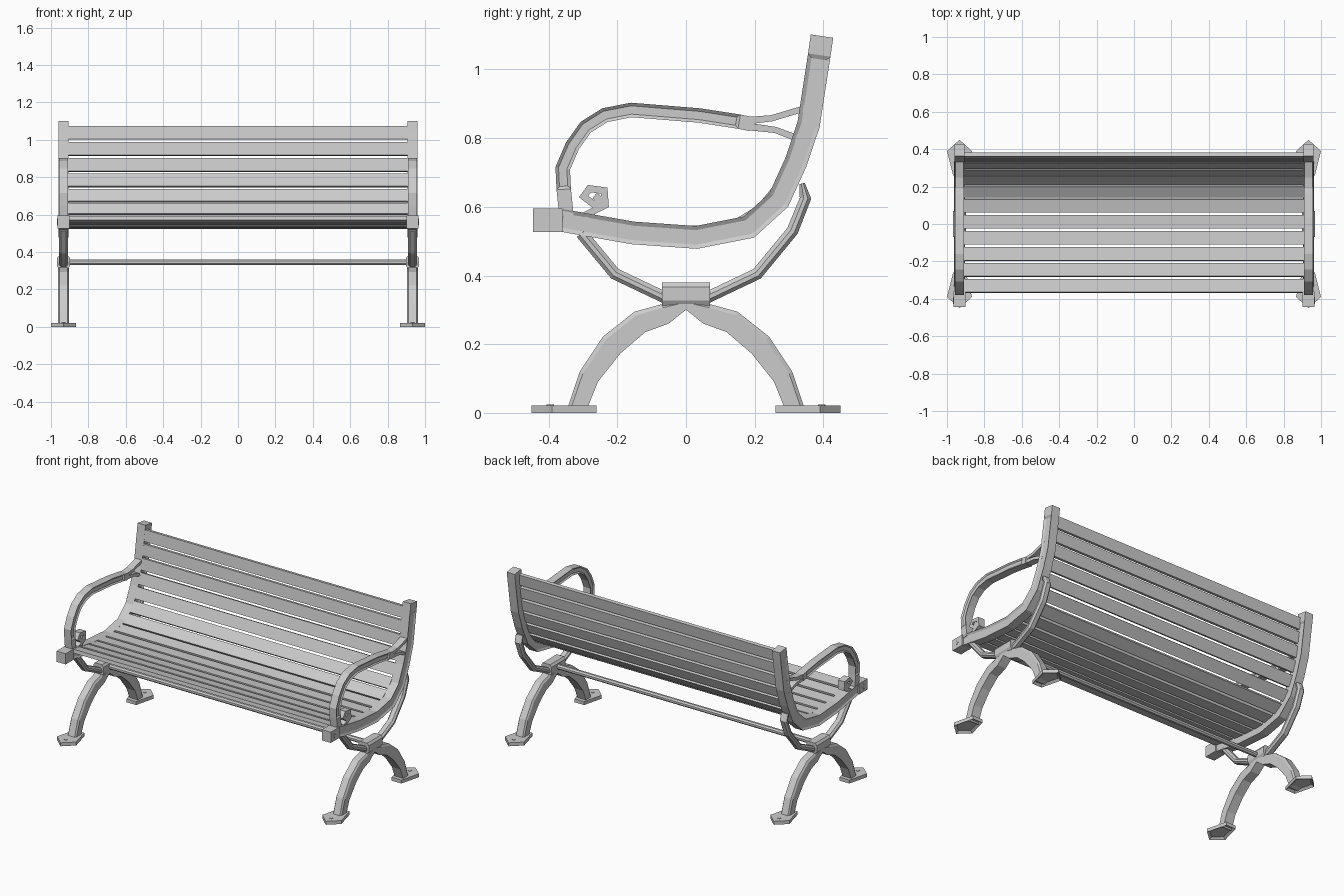
import bpy, bmesh
from math import pi
from mathutils import Vector, Matrix

if "Cube" in bpy.data.objects:
    bpy.data.objects.remove(bpy.data.objects["Cube"])

SIDE_X = 0.933  # centre plane of each end frame
RECT = [(-1, -1), (1, -1), (1, 1), (-1, 1)]


def finish(bm, name, mirror=(True, False)):
    bmesh.ops.recalc_face_normals(bm, faces=bm.faces)
    mesh = bpy.data.meshes.new(name)
    bm.to_mesh(mesh)
    bm.free()
    ob = bpy.data.objects.new(name, mesh)
    bpy.context.collection.objects.link(ob)
    if any(mirror):
        mod = ob.modifiers.new("mirror", 'MIRROR')
        mod.use_axis = (mirror[0], mirror[1], False)
        mod.use_mirror_merge = False
    return ob


def miters(path):
    """Mitred left-hand normals for a (y, z) polyline."""
    pts = [Vector(p[:2]) for p in path]
    dirs = [(b - a).normalized() for a, b in zip(pts, pts[1:])]
    out = []
    for i in range(len(pts)):
        d0, d1 = dirs[max(i - 1, 0)], dirs[min(i, len(dirs) - 1)]
        t = (d0 + d1).normalized()
        out.append(Vector((-t.y, t.x)) / max(t.dot(d1), 0.5))
    return pts, out


def sweep(name, path, profile, hx, width=None, panel=None, mirror=(True, False)):
    """Sweep a (u, x) profile along a (y, z[, width]) path in the end-frame plane."""
    bm = bmesh.new()
    pts, norms = miters(path)
    rings = []
    for p, n, raw in zip(pts, norms, path):
        w = width if width else raw[2]
        ring = []
        for u, x in profile:
            q = p + n * (u * w / 2)
            ring.append(bm.verts.new((SIDE_X + x * hx, q.x, q.y)))
        rings.append(ring)
    sides = {-1: [], 1: []}
    k = len(profile)
    for i, (a, b) in enumerate(zip(rings, rings[1:])):
        for j in range(k):
            f = bm.faces.new((a[j], a[(j + 1) % k], b[(j + 1) % k], b[j]))
            s = profile[j][1]
            if panel and s == profile[(j + 1) % k][1] and panel[0] <= i < panel[1]:
                sides[s].append(f)
    bm.faces.new(rings[0])
    bm.faces.new(rings[-1])
    bmesh.ops.recalc_face_normals(bm, faces=bm.faces)
    if panel:  # recessed panel on both faces
        for faces in sides.values():
            res = bmesh.ops.inset_region(bm, faces=faces, thickness=panel[2],
                                         use_even_offset=True, use_boundary=True)
            moved = {v for f in faces for v in f.verts}
            for v in moved:
                v.co.x += 0.007 if v.co.x < SIDE_X else -0.007
    return finish(bm, name, mirror)


def prism(name, outline, axis_pt, mirror, depth_vec, inset=None):
    """Extrude a flat outline; optionally hollow the starting face."""
    bm = bmesh.new()
    f = bm.faces.new([bm.verts.new(axis_pt(p)) for p in outline])
    top = bmesh.ops.extrude_face_region(bm, geom=[f], use_keep_orig=True)
    bmesh.ops.translate(bm, vec=depth_vec,
                        verts=[g for g in top['geom'] if isinstance(g, bmesh.types.BMVert)])
    bmesh.ops.recalc_face_normals(bm, faces=bm.faces)
    if inset:
        bmesh.ops.inset_region(bm, faces=[f], thickness=inset[0], depth=inset[1],
                               use_even_offset=True)
    return finish(bm, name, mirror)


def box(bm, centre, size, rot=Matrix()):
    bmesh.ops.create_cube(bm, size=1, matrix=Matrix.Translation(centre) @ rot
                          @ Matrix.Diagonal((*size, 1)))


# seat and back rail
rail = [(-.37, .562), (-.155, .524), (.03, .511), (.183, .541), (.27, .62),
        (.32, .73), (.357, .84), (.388, 1.042), (.396, 1.097)]
sweep("side_rail", rail, RECT, .028, width=.066, panel=(0, 7, .012))

# front block with star
bm = bmesh.new()
box(bm, (SIDE_X, -.4025, .561), (.064, .085, .068))
finish(bm, "front_block")
star = [(0, .019), (.006, .006), (.019, 0), (.006, -.006),
        (0, -.019), (-.006, -.006), (-.019, 0), (-.006, .006)]
prism("star_boss", star, lambda p: (.963, -.409 + p[0], .561 + p[1]), (True, False), (.004, 0, 0))

# armrest and its fork
arm = [(-.348, .575), (-.356, .651), (-.359, .712), (-.331, .777), (-.292, .832),
       (-.236, .867), (-.159, .882), (.038, .866), (.155, .848), (.19, .841)]
sweep("armrest", arm, RECT, .025, width=.042, panel=(1, 8, .009))
sweep("arm_fork_upper", [(.17, .85, .022), (.25, .858, .018), (.35, .888, .018)], RECT, .022)
sweep("arm_fork_lower", [(.17, .835, .022), (.26, .824, .018), (.33, .797, .02)], RECT, .022)

# scroll under the armrest
scroll = [(-.295, .575), (-.235, .605), (-.238, .647), (-.281, .653),
          (-.298, .63), (-.268, .607), (-.249, .62), (-.266, .633)]
sweep("arm_scroll", scroll, RECT, .022, width=.02)

# cradle carrying the rail
cradle = [(-.305, .523, .034), (-.207, .405, .034), (-.064, .337, .034), (.064, .337, .034),
          (.207, .405, .034), (.31, .53, .034), (.348, .625, .032), (.338, .668, .016)]
sweep("cradle", cradle, [(-1, -.55), (-.4, -1), (.3, -1), (1, -.6),
                         (1, .6), (.3, 1), (-.4, 1), (-1, .55)], .024)

# hub block and stretcher rod
sweep("hub", [(-.07, .345), (.07, .345)],
      [(-1, -.7), (-.5, -1), (.6, -1), (1, -.7), (1, .7), (.6, 1), (-.5, 1), (-1, .7)],
      .036, width=.07)
bm = bmesh.new()
bmesh.ops.create_cone(bm, cap_ends=True, segments=8, radius1=.016, radius2=.016, depth=1.82,
                      matrix=Matrix.Translation((0, 0, .345)) @ Matrix.Rotation(pi / 2, 4, 'Y')
                      @ Matrix.Rotation(pi / 8, 4, 'Z'))
finish(bm, "stretcher_rod", (False, False))

# legs
leg = [(-.317, .012, .054), (-.283, .105, .06), (-.216, .198, .07),
       (-.134, .265, .066), (-.061, .288, .06), (.004, .316, .02)]
sweep("leg", leg, [(-1, -1), (.65, -1), (1, -.75), (1, .75), (.65, 1), (-1, 1)],
      .03, mirror=(True, True))

# feet, hollow below, with a bolt each
foot = [(0, -.45), (.067, -.39), (.034, -.26), (-.034, -.26), (-.067, -.39)]
prism("foot", foot, lambda p: (SIDE_X + p[0], p[1], 0), (True, True), (0, 0, .022), (.014, -.012))
bm = bmesh.new()
bmesh.ops.create_cone(bm, cap_ends=True, segments=8, radius1=.011, radius2=.011, depth=.008,
                      matrix=Matrix.Translation((SIDE_X, -.395, .021)))
finish(bm, "foot_bolt", (True, True))

# slats spaced evenly along the inner side of the rail
pts, norms = miters(rail)
line = [p + n * .020 for p, n in zip(pts, norms)]
line[-1] = line[-2] + (line[-1] - line[-2]) * .5


def along(s):
    for a, b in zip(line, line[1:]):
        step = (b - a).length
        if s <= step or b is line[-1]:
            return a + (b - a) * (s / step)
        s -= step


total = sum((b - a).length for a, b in zip(line, line[1:]))
count, slat_w = 13, .071
bm = bmesh.new()
for i in range(count):
    s = i * (total - slat_w) / (count - 1)
    a, b = along(s), along(s + slat_w)
    mid, d = (a + b) / 2, (b - a).normalized()
    rot = Matrix(((1, 0, 0), (0, d.x, -d.y), (0, d.y, d.x))).to_4x4()
    box(bm, (0, mid.x, mid.y), (1.816, slat_w, .022), rot)
finish(bm, "slats", (False, False))
